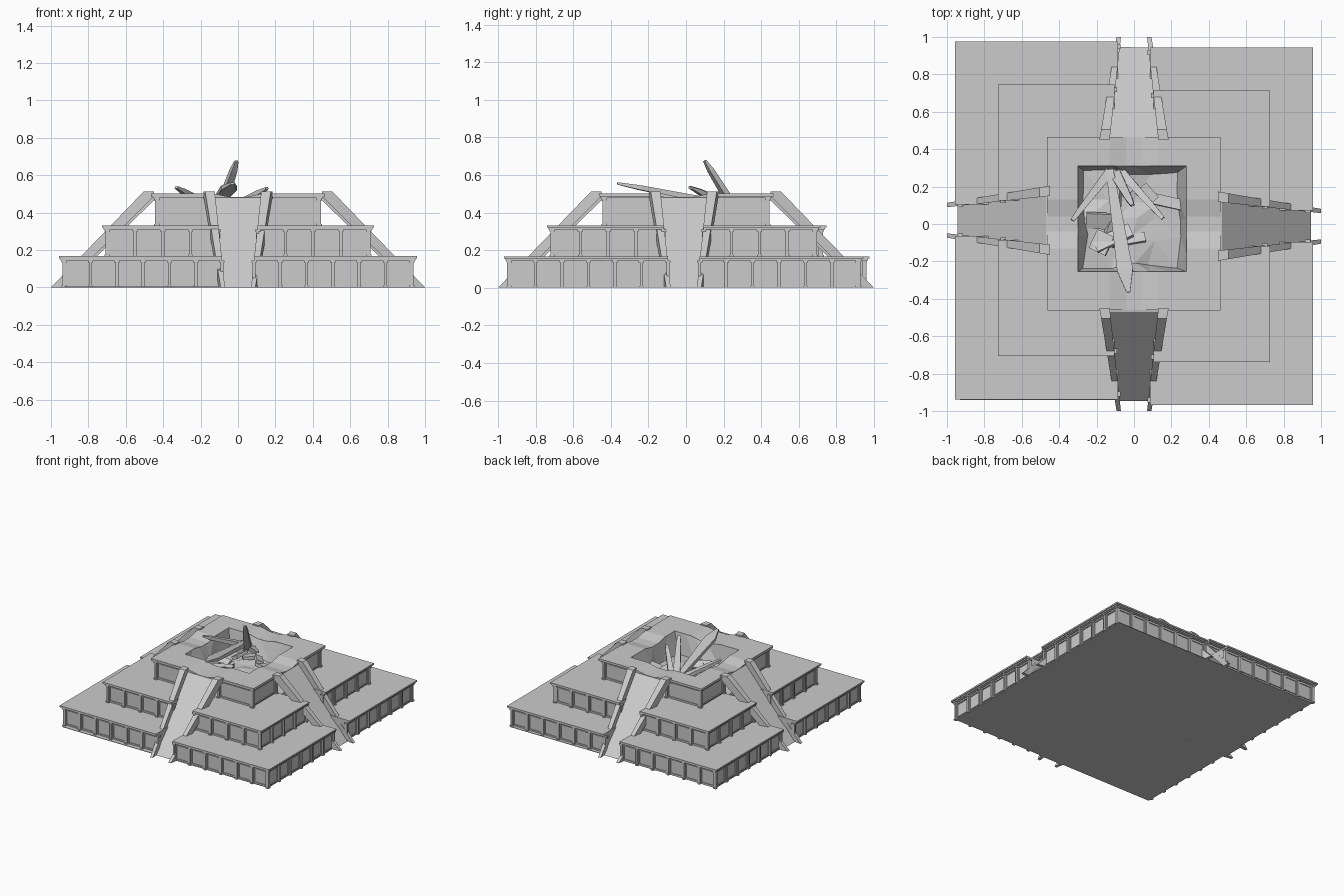
import bpy, bmesh, random
from mathutils import Vector, Matrix

if "Cube" in bpy.data.objects:
    bpy.data.objects.remove(bpy.data.objects["Cube"])
random.seed(4)


def finish(bm, name):
    bmesh.ops.recalc_face_normals(bm, faces=bm.faces)
    me = bpy.data.meshes.new(name)
    bm.to_mesh(me)
    bm.free()
    ob = bpy.data.objects.new(name, me)
    bpy.context.collection.objects.link(ob)
    return ob


def box(bm, f, u0, u1, v0, v1, z0, z1):
    """Box given in wall space (along, outward, up), mapped by f."""
    vs = [bm.verts.new(f(u, v, z)) for z in (z0, z1) for v in (v0, v1) for u in (u0, u1)]
    for q in ((0, 1, 3, 2), (4, 5, 7, 6), (0, 1, 5, 4), (2, 3, 7, 6), (0, 2, 6, 4), (1, 3, 7, 5)):
        bm.faces.new([vs[i] for i in q])


def plain(u, v, z):
    return (u, v, z)


def prism(bm, a, b):
    """Join two matching outlines into a solid."""
    va = [bm.verts.new(p) for p in a]
    vb = [bm.verts.new(p) for p in b]
    n = len(va)
    bm.faces.new(va)
    bm.faces.new(vb)
    for i in range(n):
        j = (i + 1) % n
        bm.faces.new((va[i], va[j], vb[j], vb[i]))


def shift(sx):
    return 0.02 if sx < 0 else -0.012


# half size of the cornice, half gap for the ramp, z range, bays per half wall
TIERS = (("lower", 0.957, 0.085, 0.0, 0.167, 6),
         ("middle", 0.727, 0.105, 0.165, 0.332, 4),
         ("upper", 0.463, 0.13, 0.33, 0.5, 1))


def half_wall(bm, f, half, gap, z0, z1, bays):
    w = half - 0.032                       # recessed wall plane
    top = z1 - 0.022
    end = w + 0.012
    step = (end - 0.008 - gap) / bays
    # cornice in two steps
    box(bm, f, gap, half, w - 0.05, half, z1 - 0.012, z1)
    box(bm, f, gap, half - 0.008, w - 0.05, half - 0.008, z1 - 0.022, z1 - 0.012)
    for i in range(bays + 1):
        u = gap + i * step
        # pilaster with foot and capital
        box(bm, f, u - 0.008, u + 0.008, w - 0.01, w + 0.014, z0, top)
        box(bm, f, u - 0.014, u + 0.014, w - 0.01, w + 0.018, top - 0.012, top)
        box(bm, f, u - 0.011, u + 0.011, w - 0.01, w + 0.018, z0, z0 + 0.01)
        if i < bays:
            # raised border around the bay
            a, b = u + 0.013, u + step - 0.013
            c, d = z0 + 0.012, top - 0.014
            t = 0.007
            box(bm, f, a, b, w - 0.01, w + 0.007, c, c + t)
            box(bm, f, a, b, w - 0.01, w + 0.007, d - t, d)
            box(bm, f, a, a + t, w - 0.01, w + 0.007, c + t, d - t)
            box(bm, f, b - t, b, w - 0.01, w + 0.007, c + t, d - t)


# terraces, one quarter at a time
for name, half, gap, z0, z1, bays in TIERS:
    body, trim = bmesh.new(), bmesh.new()
    w = half - 0.032
    for sx in (-1, 1):
        oy = 0 if name == "upper" else shift(sx)
        for sy in (-1, 1):
            def front(u, v, z):
                return (sx * u, sy * v + oy, z)

            def side(u, v, z):
                return (sx * v, sy * u + oy, z)
            if name == "upper":
                box(body, front, gap, w, w - 0.03, w, z0, z1 - 0.01)
                box(body, side, gap, w, w - 0.03, w, z0, z1 - 0.01)
            else:
                box(body, front, gap, w, gap, w, z0, z1 - 0.01)
                box(body, front, gap, half, gap, half, z1 - 0.012, z1)
            half_wall(trim, front, half, gap, z0, z1, bays)
            half_wall(trim, side, half, gap, z0, z1, bays)
    finish(body, name + "_terrace")
    finish(trim, name + "_terrace_trim")

# base plate and inner core
bm = bmesh.new()
box(bm, plain, -0.93, 0.93, -0.94, 0.94, 0, 0.004)
box(bm, plain, -0.45, 0.45, -0.45, 0.45, 0, 0.31)
finish(bm, "base_and_core")

# four ramps with sloping side walls that spread towards the top
ramp, rails = bmesh.new(), bmesh.new()
RAIL = ((0.45, 0.512), (0.505, 0.512), (1.0, 0.0), (0.94, 0.0), (0.45, 0.485))
SLOPE = ((0.45, 0.482), (0.47, 0.478), (0.945, 0.0), (0.925, 0.0), (0.45, 0.465))


def lerp(d, a, b):
    return a + (b - a) * (d - 0.45) / 0.55


for k in range(4):
    oy = (0, -0.012, 0, 0.02)[k]
    m = Matrix.Translation((0, oy, 0)) @ Matrix.Rotation(k * 1.5707963, 4, 'Z')

    def pts(profile, a, b, s):
        return [m @ Vector((s * lerp(d, a, b), -d, z)) for d, z in profile]
    prism(ramp, pts(SLOPE, 0.15, 0.08, -1), pts(SLOPE, 0.15, 0.08, 1))
    for s in (-1, 1):
        prism(rails, pts(RAIL, 0.13, 0.07, s), pts(RAIL, 0.185, 0.093, s))
finish(ramp, "ramps")
finish(rails, "ramp_side_walls")


# roof deck that sags along the ramp axes
def sag(c):
    return max(0.0, 1 - abs(c) / 0.13)


def deck_z(x, y):
    return 0.502 - 0.02 * min(1, 1.4 * max(sag(x), sag(y)))


X0, X1, Y0, Y1 = -0.30, 0.28, -0.255, 0.31
bm = bmesh.new()
xs = (-0.465, X0, -0.13, -0.04, 0.04, 0.13, X1, 0.463)
ys = (-0.46, Y0, -0.13, -0.04, 0.04, 0.13, Y1, 0.465)
grid = [[bm.verts.new((x, y, deck_z(x, y))) for x in xs] for y in ys]
for j in range(7):
    for i in range(7):
        if i in (0, 6) or j in (0, 6):
            bm.faces.new((grid[j][i], grid[j][i + 1], grid[j + 1][i + 1], grid[j + 1][i]))
for v in [v for v in bm.verts if not v.link_faces]:
    bm.verts.remove(v)
deck = finish(bm, "roof_deck")
mod = deck.modifiers.new("thickness", 'SOLIDIFY')
mod.thickness = 0.018
mod.offset = -1

# broken pit: steep walls down to a rough faceted floor
bm = bmesh.new()
N = 6
rows = []
for j in range(N + 1):
    row = []
    for i in range(N + 1):
        x, y = X0 + (X1 - X0) * i / N, Y0 + (Y1 - Y0) * j / N
        edge = min(i, j, N - i, N - j)
        if edge == 0:
            z = deck_z(x, y) - 0.004
        else:
            if edge == 1:                  # push the foot of the wall outwards
                x += (-0.06 if i == 1 else 0.06 if i == N - 1 else 0) + random.uniform(-.02, .02)
                y += (-0.06 if j == 1 else 0.06 if j == N - 1 else 0) + random.uniform(-.02, .02)
            else:
                x += random.uniform(-.03, .03)
                y += random.uniform(-.03, .03)
            z = random.uniform(0.325, 0.37)
        row.append(bm.verts.new((x, y, z)))
    rows.append(row)
for j in range(N):
    for i in range(N):
        bm.faces.new((rows[j][i], rows[j][i + 1], rows[j + 1][i + 1], rows[j + 1][i]))
bmesh.ops.triangulate(bm, faces=bm.faces)
finish(bm, "pit")

# fallen slabs on the pit floor
bm = bmesh.new()
for i in range(9):
    c = Vector((random.uniform(-0.19, 0.19), random.uniform(-0.16, 0.2), random.uniform(0.36, 0.4)))
    rot = Matrix.Rotation(random.uniform(0, 3.1), 4, 'Z') @ Matrix.Rotation(random.uniform(-.5, .5), 4, 'X')
    size = Matrix.Diagonal((random.uniform(.1, .22), random.uniform(.04, .1), 0.025, 1))
    bmesh.ops.create_cube(bm, size=1, matrix=Matrix.Translation(c) @ rot @ size)
finish(bm, "fallen_slabs")

# splintered beams fanning out of the pit: base, tip, base width, shoulder width
SHARDS = (((-0.13, 0.29, 0.43), (-0.03, -0.365, 0.555), 0.04, 0.085),
          ((-0.10, 0.27, 0.40), (-0.008, 0.10, 0.675), 0.06, 0.035),
          ((-0.13, 0.28, 0.42), (-0.33, 0.02, 0.535), 0.05, 0.03),
          ((-0.08, 0.29, 0.40), (0.155, 0.03, 0.53), 0.05, 0.03))
bm = bmesh.new()
for base, tip, w0, w1 in SHARDS:
    base, tip = Vector(base), Vector(tip)
    d = (tip - base).normalized()
    across = d.cross(Vector((0, 0, 1))).normalized()
    up = across.cross(d)

    def ring(t, w, h):
        c = base.lerp(tip, t)
        return [bm.verts.new(c + across * a * w / 2 + up * b * h / 2)
                for a, b in ((-1, -1), (1, -1), (1, 1), (-1, 1))]
    rings = [ring(0, w0, 0.035), ring(0.82, w1, 0.025), ring(1, 0.02, 0.012)]
    bm.faces.new(rings[0])
    bm.faces.new(rings[2])
    for a, b in zip(rings, rings[1:]):
        for i in range(4):
            bm.faces.new((a[i], a[(i + 1) % 4], b[(i + 1) % 4], b[i]))
finish(bm, "splintered_beams")
